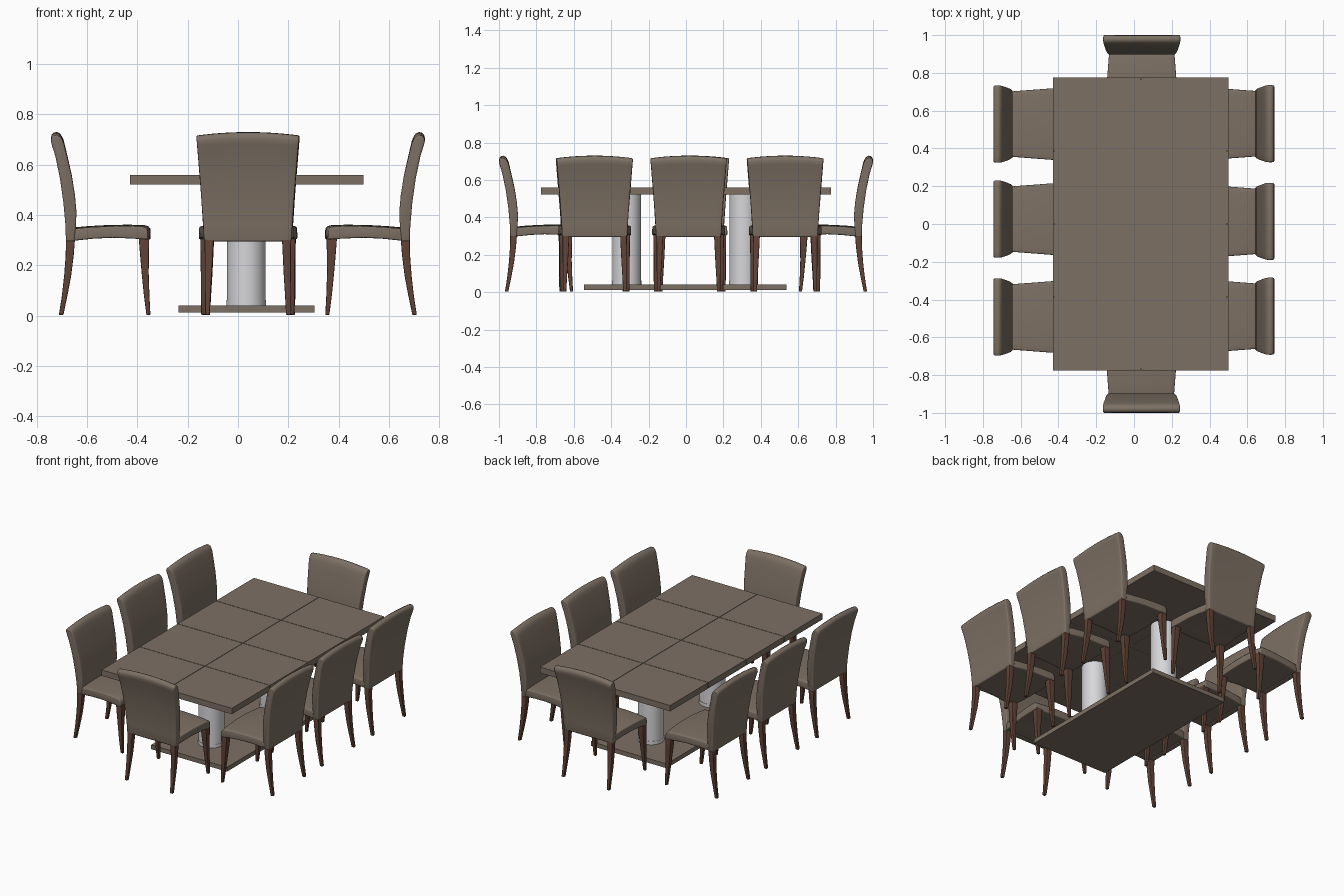
import bpy, bmesh, math
from mathutils import Vector

if "Cube" in bpy.data.objects:
    bpy.data.objects.remove(bpy.data.objects["Cube"])


def material(name, rgb):
    m = bpy.data.materials.new(name)
    m.diffuse_color = (*rgb, 1)
    m.use_nodes = True
    m.node_tree.nodes["Principled BSDF"].inputs["Base Color"].default_value = m.diffuse_color
    return m


TAUPE = material("taupe", (0.205, 0.163, 0.127))
WOOD = material("dark red wood", (0.115, 0.055, 0.037))
METAL = material("pale grey metal", (0.68, 0.68, 0.70))


def finish(name, bm, mat, smooth=True):
    bmesh.ops.recalc_face_normals(bm, faces=bm.faces)
    me = bpy.data.meshes.new(name)
    bm.to_mesh(me)
    bm.free()
    me.materials.append(mat)
    if smooth:
        me.shade_smooth()
        me.set_sharp_from_angle(angle=math.radians(40))
    ob = bpy.data.objects.new(name, me)
    bpy.context.collection.objects.link(ob)
    return ob


def box(name, x0, x1, y0, y1, z0, z1, mat):
    bm = bmesh.new()
    bmesh.ops.create_cube(bm, size=1)
    for v in bm.verts:
        v.co = Vector(((x0 + x1) / 2 + v.co.x * (x1 - x0),
                       (y0 + y1) / 2 + v.co.y * (y1 - y0),
                       (z0 + z1) / 2 + v.co.z * (z1 - z0)))
    return finish(name, bm, mat, False)


def cylinder(name, x, y, z0, z1, r, mat):
    bm = bmesh.new()
    bmesh.ops.create_cone(bm, cap_ends=True, segments=48, radius1=r, radius2=r, depth=z1 - z0)
    bmesh.ops.translate(bm, verts=bm.verts, vec=(x, y, (z0 + z1) / 2))
    return finish(name, bm, mat)


def skin(bm, rings):
    """Join closed rings of points and cap both ends."""
    rings = [[bm.verts.new(p) for p in ring] for ring in rings]
    n = len(rings[0])
    for a, b in zip(rings, rings[1:]):
        for i in range(n):
            j = (i + 1) % n
            bm.faces.new((a[i], a[j], b[j], b[i]))
    bm.faces.new(rings[0])
    bm.faces.new(rings[-1])
    bmesh.ops.recalc_face_normals(bm, faces=bm.faces)


def soften(bm, width):
    edges = [e for e in bm.edges if e.calc_face_angle(0) > math.radians(50)]
    bmesh.ops.bevel(bm, geom=edges, offset=width, segments=3, profile=0.5,
                    affect='EDGES', clamp_overlap=False)


def upholstered(name, profile, shape, width):
    """Side profile (y, z) carried across the chair; shape bends each point."""
    bm = bmesh.new()
    steps = 12
    skin(bm, [[shape(-1 + 2 * i / steps, y, z) for y, z in profile] for i in range(steps + 1)])
    soften(bm, width)
    return finish(name, bm, TAUPE)


# Chair parts, in a frame with the seat front at y = 0 and the back towards +y
back_profile = [(0.337, 0.295), (0.339, 0.36), (0.347, 0.45), (0.361, 0.55), (0.379, 0.64),
                (0.392, 0.685), (0.397, 0.705), (0.394, 0.719), (0.385, 0.728), (0.373, 0.730),
                (0.361, 0.724), (0.352, 0.712), (0.345, 0.695), (0.332, 0.64), (0.314, 0.56),
                (0.301, 0.48), (0.295, 0.41), (0.298, 0.35), (0.302, 0.295)]


def back_shape(t, y, z):
    h = (z - 0.295) / 0.435
    return (t * (0.174 + 0.031 * h ** 1.2), y, z - 0.014 * t * t * h ** 3)


seat_profile = [(0.0, 0.303), (0.0, 0.335), (0.002, 0.347), (0.010, 0.356), (0.025, 0.360),
                (0.09, 0.362), (0.18, 0.360), (0.25, 0.356), (0.315, 0.350),
                (0.315, 0.297), (0.23, 0.306), (0.15, 0.310), (0.07, 0.307)]


def seat_shape(t, y, z):
    f = max(0, 1 - y / 0.315)
    crown = 0.006 * t * t if z > 0.33 else 0
    return (t * (0.172 + 0.023 * f), y + 0.012 * t * t * f, z - crown)


def leg(name, stations):
    """Tapered sabre leg: centre x, centre y, height, half width."""
    bm = bmesh.new()
    skin(bm, [[(x + a * h, y + b * h, z) for a, b in ((-1, -1), (1, -1), (1, 1), (-1, 1))]
              for x, y, z, h in stations])
    soften(bm, 0.003)
    ob = finish(name, bm, WOOD)
    ob.modifiers.new("other side", 'MIRROR')
    return ob


chair = [
    upholstered("chair_back", back_profile, back_shape, 0.007),
    upholstered("chair_seat", seat_profile, seat_shape, 0.006),
    leg("front_legs", [(0.168, 0.027, 0.315, 0.021), (0.170, 0.025, 0.25, 0.018),
                       (0.173, 0.022, 0.17, 0.014), (0.176, 0.016, 0.08, 0.011),
                       (0.177, 0.009, 0.003, 0.008)]),
    leg("back_legs", [(0.154, 0.319, 0.305, 0.018), (0.155, 0.322, 0.24, 0.016),
                      (0.157, 0.330, 0.16, 0.014), (0.159, 0.342, 0.08, 0.011),
                      (0.161, 0.356, 0.003, 0.009)]),
]

# Eight chairs: three on each long side and one at each end
places = [(0.041, 0.603, 0), (0.039, -0.603, 180)]
places += [(-0.347, y, 90) for y in (0.529, 0.026, -0.492)]
places += [(0.346, y, -90) for y in (0.531, 0.014, -0.488)]
for i, (x, y, turn) in enumerate(places):
    for part in chair:
        ob = part
        if i:
            ob = part.copy()
            bpy.context.collection.objects.link(ob)
        ob.location = (x, y, 0)
        ob.rotation_euler = (0, 0, math.radians(turn))

# Table top: eight panels with fine seams over a hidden core
CX, GAP = 0.035, 0.0015
xs = [-0.43, CX, 0.499]
ys = [-0.776, -0.388, 0.0, 0.388, 0.776]
for i in range(2):
    for j in range(4):
        box("table_panel", xs[i] + GAP * (i > 0), xs[i + 1] - GAP * (i < 1),
            ys[j] + GAP * (j > 0), ys[j + 1] - GAP * (j < 3), 0.522, 0.56, TAUPE)
box("table_core", -0.42, 0.489, -0.766, 0.766, 0.5225, 0.556, TAUPE)

# Pedestal: base slab, two columns with collars
box("table_base", -0.237, 0.304, -0.546, 0.536, 0.012, 0.04, TAUPE)
for y in (-0.317, 0.308):
    cylinder("column_collar", 0.033, y, 0.039, 0.062, 0.078, METAL)
    cylinder("column", 0.033, y, 0.06, 0.524, 0.0765, METAL)
